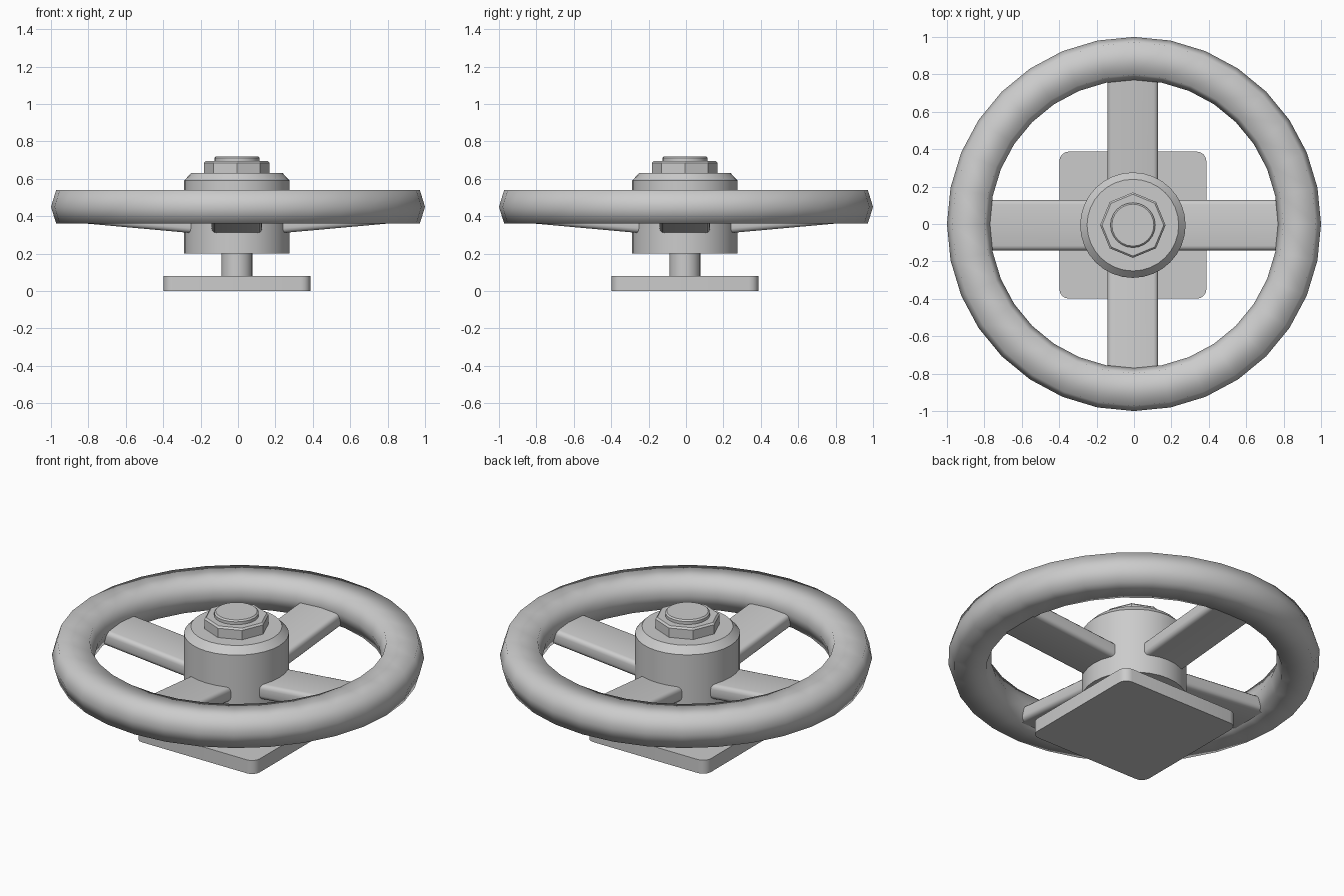
import bpy, bmesh, math
from mathutils import Matrix

if "Cube" in bpy.data.objects:
    bpy.data.objects.remove(bpy.data.objects["Cube"])

OFF = -0.006  # hub stack sits very slightly off the rim centre


def finish(name, bm, angle=35):
    bmesh.ops.recalc_face_normals(bm, faces=bm.faces)
    me = bpy.data.meshes.new(name)
    bm.to_mesh(me)
    bm.free()
    ob = bpy.data.objects.new(name, me)
    bpy.context.collection.objects.link(ob)
    bpy.ops.object.select_all(action='DESELECT')
    ob.select_set(True)
    bpy.context.view_layer.objects.active = ob
    if angle:
        bpy.ops.object.shade_smooth_by_angle(angle=math.radians(angle))
    return ob


def lathe(name, profile, n, closed=False, angle=35, off=OFF):
    """Spin (radius, z) points round z; open profiles get end caps."""
    bm = bmesh.new()
    rings = [[bm.verts.new((r * math.cos(2 * math.pi * i / n) + off,
                            r * math.sin(2 * math.pi * i / n) + off, z))
              for i in range(n)] for r, z in profile]
    pairs = list(zip(rings, rings[1:]))
    if closed:
        pairs.append((rings[-1], rings[0]))
    else:
        bm.faces.new(rings[0])
        bm.faces.new(rings[-1])
    for a, b in pairs:
        for i in range(n):
            j = (i + 1) % n
            bm.faces.new((a[i], a[j], b[j], b[i]))
    return finish(name, bm, angle)


# Rim: bulged flat-topped section, shaded fully smooth
lathe("wheel_rim", [(1.0, .45), (.972, .54), (.798, .54),
                    (.77, .45), (.798, .36), (.972, .36)],
      32, closed=True, angle=180, off=0)

# Hub with chamfered top
lathe("hub", [(.282, .20), (.282, .59), (.245, .63)], 32)

# Eight-sided nut and round bolt tip
lathe("nut", [(.175, .62), (.175, .685), (.165, .695)], 8, angle=0)
lathe("bolt_tip", [(.12, .68), (.12, .712), (.112, .72)], 24)

# Stem
lathe("stem", [(.083, .07), (.083, .21)], 24)

# Base plate with rounded vertical corners
bm = bmesh.new()
bmesh.ops.create_cube(bm, size=1, matrix=Matrix.Translation((OFF, OFF, .04))
                      @ Matrix.Diagonal((.786, .786, .08, 1)))
upright = [e for e in bm.edges
           if abs(e.verts[0].co.z - e.verts[1].co.z) > .01]
bmesh.ops.bevel(bm, geom=upright, offset=.05, segments=4, profile=.5,
                affect='EDGES')
finish("base_plate", bm)

# Four spokes rising outward, long edges rounded
R0, R1 = .2, .82
for k in range(4):
    bm = bmesh.new()
    bmesh.ops.create_cube(bm, size=1,
                          matrix=Matrix.Translation(((R0 + R1) / 2, 0, 0))
                          @ Matrix.Diagonal((R1 - R0, .27, .088, 1)))
    long_edges = [e for e in bm.edges
                  if abs(e.verts[0].co.x - e.verts[1].co.x) > .1]
    bmesh.ops.bevel(bm, geom=long_edges, offset=.025, segments=3, profile=.5,
                    affect='EDGES')
    for v in bm.verts:
        v.co.z += .357 + .09 * (v.co.x - .28)
    bm.transform(Matrix.Translation((OFF, OFF, 0))
                 @ Matrix.Rotation(k * math.pi / 2, 4, 'Z'))
    finish(f"spoke_{k + 1}", bm)
